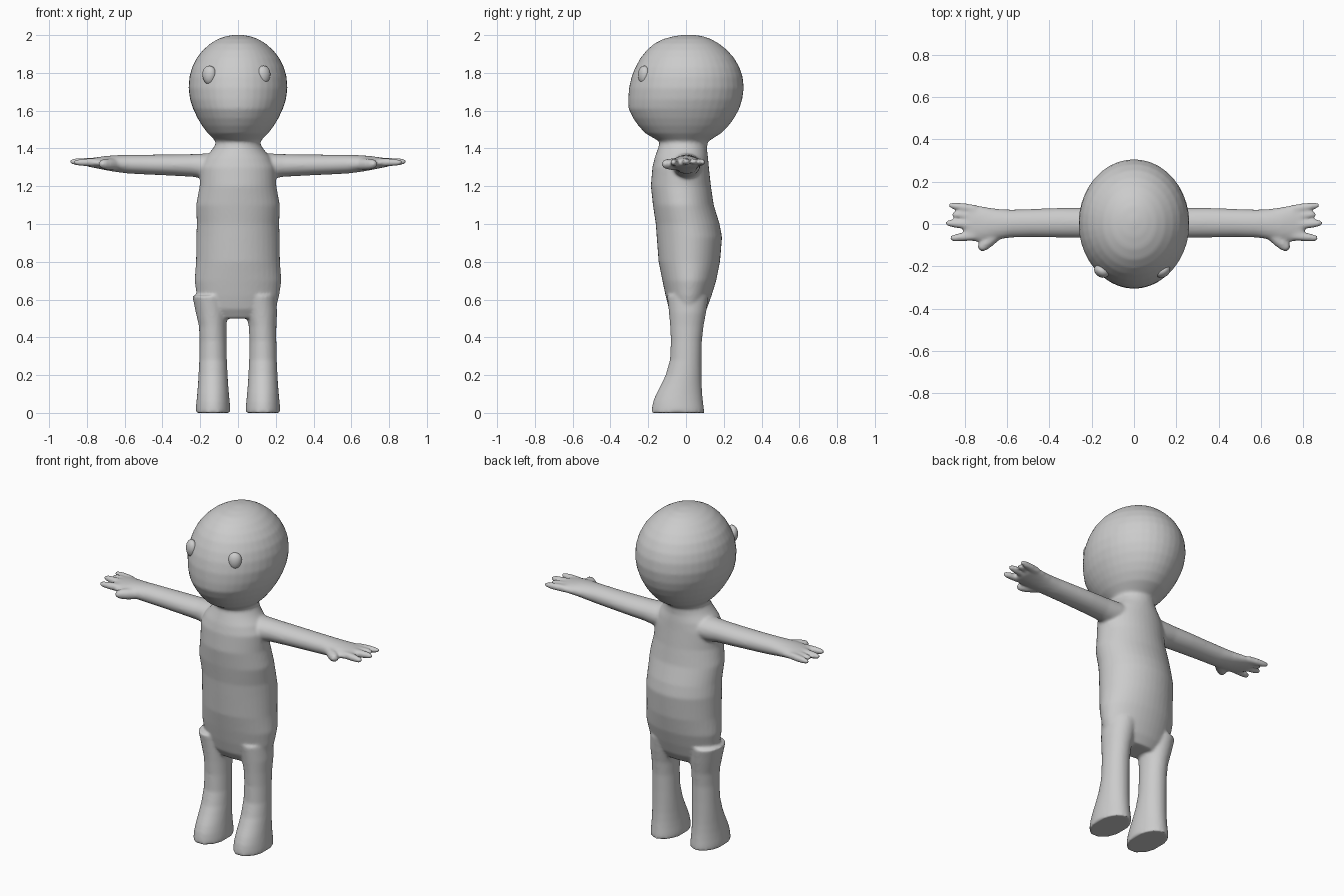
import bpy, bmesh, math
from mathutils import Vector, Matrix

skin = bpy.data.materials.new("grey_clay")
skin.diffuse_color = (0.6, 0.6, 0.6, 1)


def loft(bm, rings, n=40):
    """Closed tube through rings of (centre, half axis u, half axis v)."""
    loops = []
    for c, u, v in rings:
        c, u, v = Vector(c), Vector(u), Vector(v)
        loops.append([bm.verts.new(c + u * math.cos(2 * math.pi * i / n)
                                   + v * math.sin(2 * math.pi * i / n)) for i in range(n)])
    faces = [bm.faces.new((a[i], a[(i + 1) % n], b[(i + 1) % n], b[i]))
             for a, b in zip(loops, loops[1:]) for i in range(n)]
    faces += [bm.faces.new(loops[0][::-1]), bm.faces.new(loops[-1])]
    bmesh.ops.recalc_face_normals(bm, faces=faces)


def upright(bm, rows, x=0.0):
    """Loft upward from rows of (z, x offset, half width, y front, y back)."""
    loft(bm, [((x + dx, (y0 + y1) / 2, z), (w, 0, 0), (0, (y1 - y0) / 2, 0))
              for z, dx, w, y0, y1 in rows])


def finish(name, bm):
    me = bpy.data.meshes.new(name)
    bm.to_mesh(me)
    bm.free()
    me.materials.append(skin)
    ob = bpy.data.objects.new(name, me)
    bpy.context.collection.objects.link(ob)
    for p in me.polygons:
        p.use_smooth = True
    return ob


bm = bmesh.new()

# Head: egg with a flatter, narrower face and a sloped chin
upright(bm, [
    (1.425, 0, .10, -.11, .10), (1.445, 0, .125, -.155, .13), (1.48, 0, .16, -.215, .185),
    (1.52, 0, .19, -.252, .225), (1.56, 0, .214, -.28, .255), (1.61, 0, .238, -.304, .282),
    (1.66, 0, .254, -.306, .298), (1.72, 0, .262, -.302, .306), (1.78, 0, .257, -.288, .30),
    (1.83, 0, .243, -.268, .283), (1.88, 0, .218, -.24, .254), (1.92, 0, .186, -.208, .218),
    (1.955, 0, .147, -.168, .175), (1.98, 0, .105, -.118, .13), (1.995, 0, .06, -.06, .085),
    (2.002, 0, .015, -.005, .03)])

# Neck and torso
upright(bm, [
    (.50, 0, .15, -.06, .08), (.55, 0, .20, -.09, .11), (.62, 0, .218, -.108, .135),
    (.70, 0, .23, -.125, .16), (.80, 0, .222, -.145, .18), (.93, 0, .221, -.155, .191),
    (1.0, 0, .218, -.16, .178), (1.1, 0, .222, -.175, .147), (1.2, 0, .203, -.186, .132),
    (1.3, 0, .20, -.178, .121), (1.35, 0, .175, -.166, .117), (1.39, 0, .14, -.152, .112),
    (1.42, 0, .12, -.142, .113), (1.47, 0, .12, -.14, .12)])

for s in (1, -1):
    # Leg and foot
    upright(bm, [
        (0, 0, .092, -.184, .097), (.03, 0, .091, -.18, .094), (.06, 0, .088, -.174, .09),
        (.10, 0, .084, -.158, .086), (.15, 0, .08, -.132, .083), (.20, 0, .077, -.108, .082),
        (.28, 0, .073, -.085, .082), (.38, 0, .071, -.08, .084), (.46, -.002, .073, -.084, .093),
        (.53, -.008, .083, -.09, .106), (.62, -.02, .09, -.10, .12)], x=s * .132)
    # Correct the leg's inward lean on the left by using the same small offset

    # Arm and palm: (x, y front, y back, z low, z high)
    arm = [(.08, -.08, .085, 1.235, 1.375), (.18, -.075, .08, 1.24, 1.373),
           (.24, -.066, .076, 1.25, 1.37), (.35, -.064, .076, 1.256, 1.368),
           (.48, -.062, .071, 1.262, 1.367), (.58, -.064, .068, 1.267, 1.367),
           (.65, -.074, .072, 1.276, 1.364), (.70, -.082, .08, 1.285, 1.36),
           (.75, -.083, .09, 1.295, 1.353), (.79, -.078, .093, 1.303, 1.347),
           (.805, -.06, .075, 1.31, 1.34)]
    loft(bm, [((s * x, (a + b) / 2, (c + d) / 2), (0, (b - a) / 2, 0), (0, 0, (d - c) / 2))
              for x, a, b, c, d in arm])

    # Fingers and thumb: root, tip, root radius
    for root, tip, r in [((.75, .07, 1.326), (.878, .09, 1.328), .021),
                         ((.75, .035, 1.328), (.862, .046, 1.33), .02),
                         ((.75, -.005, 1.328), (.892, .005, 1.33), .023),
                         ((.75, -.055, 1.326), (.872, -.068, 1.326), .022),
                         ((.655, -.05, 1.315), (.732, -.122, 1.318), .032)]:
        p = Vector((s * root[0], root[1], root[2]))
        q = Vector((s * tip[0], tip[1], tip[2]))
        side = (q - p).cross(Vector((0, 0, 1))).normalized()
        loft(bm, [(p.lerp(q, t), side * r * k, Vector((0, 0, r * k)))
                  for t, k in ((0, 1), (.4, .97), (.7, .85), (.88, .68), (.97, .42), (1, .15))], n=14)

# Fuse all parts into one soft skin
body = finish("body", bm)
remesh = body.modifiers.new("fuse", 'REMESH')
remesh.mode = 'VOXEL'
remesh.voxel_size = 0.008
remesh.use_smooth_shade = True
smooth = body.modifiers.new("soften", 'SMOOTH')
smooth.factor = 0.5
smooth.iterations = 8

# Eyes: small eggs set on the face, narrower at the bottom
for name, x, turn in (("eye_right", -.152, -.5), ("eye_left", .135, .5)):
    bm = bmesh.new()
    bmesh.ops.create_uvsphere(bm, u_segments=24, v_segments=16, radius=1)
    for v in bm.verts:
        v.co.x *= .038 * (1 + .12 * v.co.z)
        v.co.y *= .03
        v.co.z *= .05
    bm.transform(Matrix.Translation((x, -.222, 1.788)) @ Matrix.Rotation(turn, 4, 'Z'))
    finish(name, bm)
